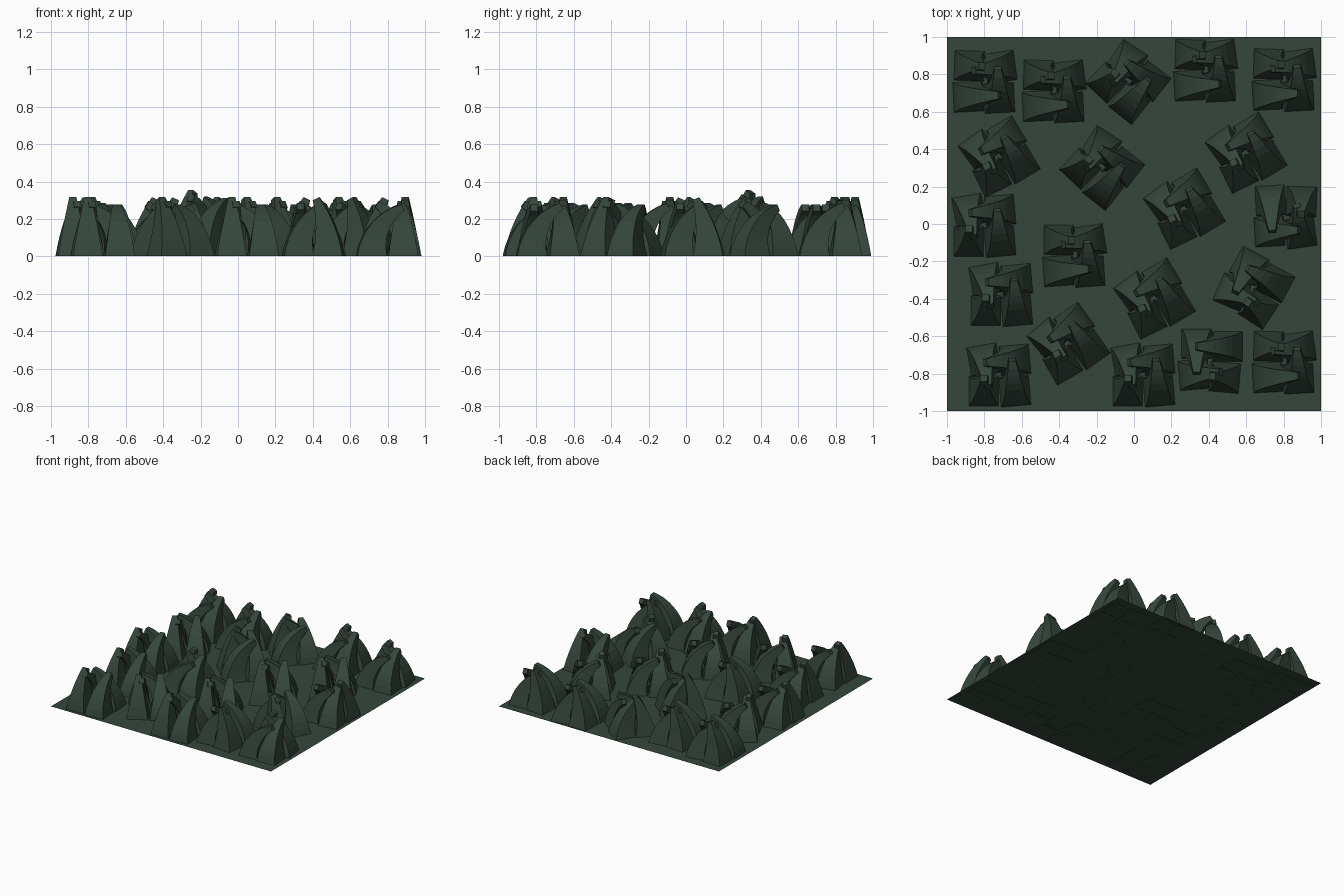
import bpy, bmesh
from math import radians, sin, cos
from mathutils import Vector, Matrix

if "Cube" in bpy.data.objects:
    bpy.data.objects.remove(bpy.data.objects["Cube"])

mat = bpy.data.materials.new("dark_green")
mat.diffuse_color = (0.036, 0.062, 0.044, 1)
mat.use_nodes = True
mat.node_tree.nodes["Principled BSDF"].inputs["Base Color"].default_value = mat.diffuse_color

# ground sheet
bpy.ops.mesh.primitive_plane_add(size=2, location=(0, 0, 0.005))
sheet = bpy.context.object
sheet.name = "ground_sheet"
sheet.data.materials.append(mat)


def blade(bm, base, heading, length, bend, w0=0.08, w1=0.019, steps=8):
    """Square tapered spike bent along an arc towards the heading."""
    turn, bend = Matrix.Rotation(radians(heading), 3, 'Z'), radians(bend)
    r, rings = length / bend, []
    for i in range(steps + 1):
        t = i / steps
        a, w = bend * t, w0 + (w1 - w0) * t
        mid = Vector((r * (1 - cos(a)), 0, r * sin(a)))
        side = Vector((cos(a), 0, -sin(a)))
        ring = []
        for sx, sy in ((-1, -1), (1, -1), (1, 1), (-1, 1)):
            p = turn @ (mid + side * w * sx + Vector((0, w * sy, 0)))
            ring.append(bm.verts.new(p + Vector((*base, 0))))
        rings.append(ring)
    for a, b in zip(rings, rings[1:]):
        for k in range(4):
            bm.faces.new((a[k], a[(k + 1) % 4], b[(k + 1) % 4], b[k]))
    bm.faces.new(rings[0][::-1])
    bm.faces.new(rings[-1])


# one clump: four blades swirling round the middle
bm = bmesh.new()
blade(bm, (-0.083, -0.083), 5, 0.325, 66)
blade(bm, (0.083, -0.083), 95, 0.325, 62)
blade(bm, (0.083, 0.083), 190, 0.325, 55)
blade(bm, (-0.083, 0.083), 0, 0.315, 25)
clump_mesh = bpy.data.meshes.new("grass_clump")
bm.to_mesh(clump_mesh)
bm.free()
clump_mesh.materials.append(mat)

# clumps: x, y, turn in degrees
clumps = [(-.80, .76, -2), (-.43, .71, -2), (-.03, .76, 47), (.38, .82, -2), (.80, .77, -2),
          (-.72, .36, 116), (-.17, .30, 47), (.60, .38, 116), (.27, .08, 116), (-.80, -.01, 90),
          (.81, .04, -92), (-.32, -.17, -1), (-.71, -.38, 90), (.11, -.40, 116), (.64, -.34, 147),
          (-.35, -.64, 120), (-.72, -.81, 90), (.05, -.81, 90), (.41, -.73, 175), (.80, -.74, -2)]
for i, (x, y, turn) in enumerate(clumps):
    ob = bpy.data.objects.new(f"grass_clump_{i + 1}", clump_mesh)
    ob.location = (x, y, 0.003)
    ob.rotation_euler.z = radians(turn)
    if i == 6:
        ob.scale.z = 1.12
    bpy.context.collection.objects.link(ob)
